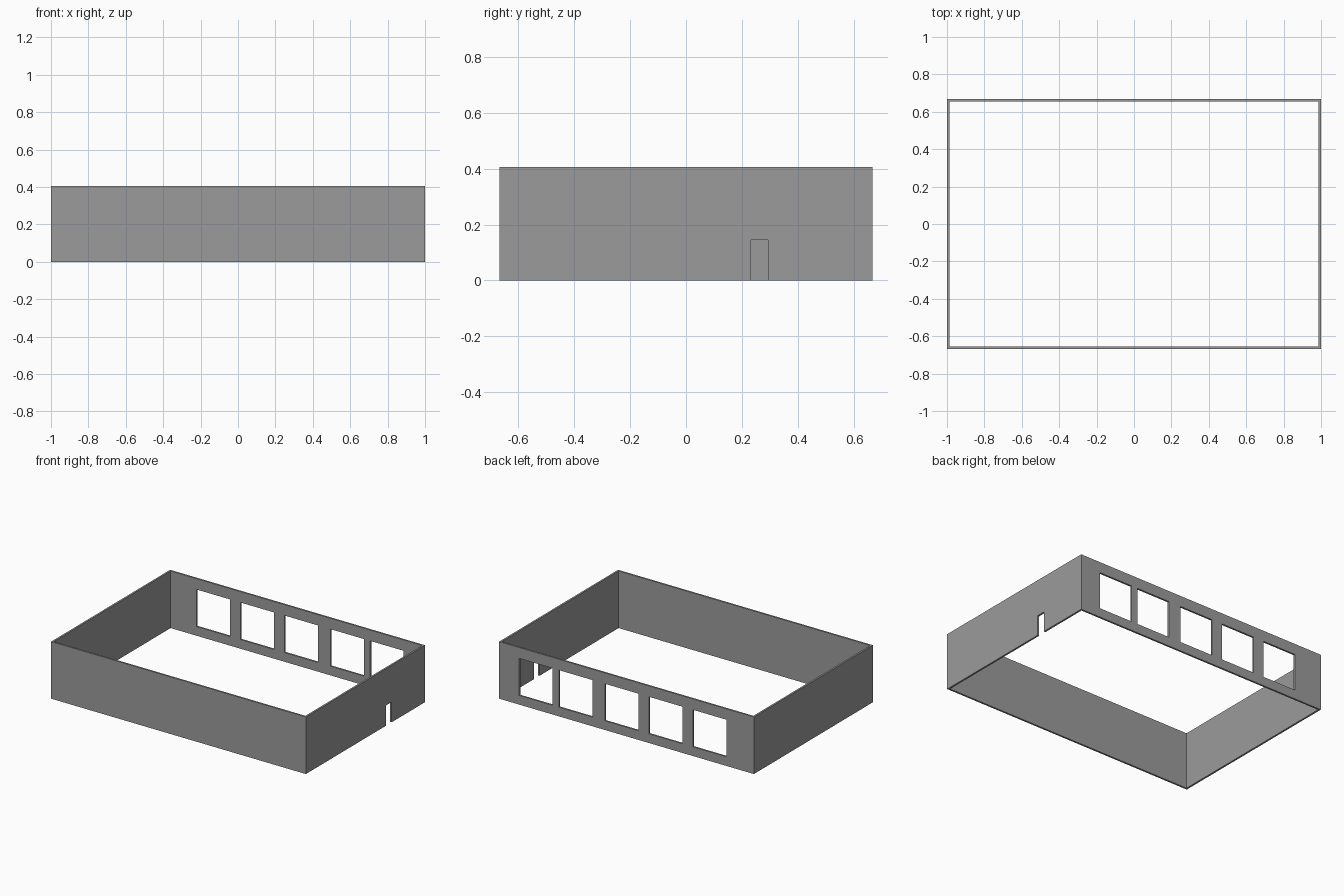
import bpy
import bmesh

if "Cube" in bpy.data.objects:
    bpy.data.objects.remove(bpy.data.objects["Cube"])

W, D, H = 1.0, 0.667, 0.405     # half width, half depth, height
T = 0.013                       # wall thickness


def box(name, lo, hi):
    """Axis-aligned box between two corners."""
    bm = bmesh.new()
    bmesh.ops.create_cube(bm, size=1)
    for v in bm.verts:
        v.co = [lo[i] + (v.co[i] + 0.5) * (hi[i] - lo[i]) for i in range(3)]
    mesh = bpy.data.meshes.new(name)
    bm.to_mesh(mesh)
    bm.free()
    obj = bpy.data.objects.new(name, mesh)
    bpy.context.collection.objects.link(obj)
    return obj


def cut(target, lo, hi):
    """Subtract a box from the target and discard the cutter."""
    cutter = box("cutter", lo, hi)
    cutter.hide_render = True
    mod = target.modifiers.new("opening", 'BOOLEAN')
    mod.operation = 'DIFFERENCE'
    mod.solver = 'EXACT'
    mod.object = cutter
    bpy.context.view_layer.objects.active = target
    bpy.ops.object.modifier_apply(modifier=mod.name)
    bpy.data.objects.remove(cutter)


# Rectangular room shell, open at top and bottom
walls = box("room_walls", (-W, -D, 0), (W, D, H))
cut(walls, (-W + T, -D + T, -0.1), (W - T, D - T, H + 0.1))

# Five square windows in the back wall
SIZE = 0.263
for x in (-0.653, -0.308, 0.039, 0.399, 0.711):
    cut(walls, (x - SIZE / 2, D - 0.1, 0.065), (x + SIZE / 2, D + 0.1, 0.065 + SIZE))

# Doorway in the right wall
cut(walls, (W - 0.1, 0.233, -0.1), (W + 0.1, 0.294, 0.144))

# Dark grey wall colour
grey = bpy.data.materials.new("dark_grey")
grey.diffuse_color = (0.33, 0.33, 0.33, 1)
grey.use_nodes = True
grey.node_tree.nodes["Principled BSDF"].inputs["Base Color"].default_value = grey.diffuse_color
walls.data.materials.clear()
walls.data.materials.append(grey)
